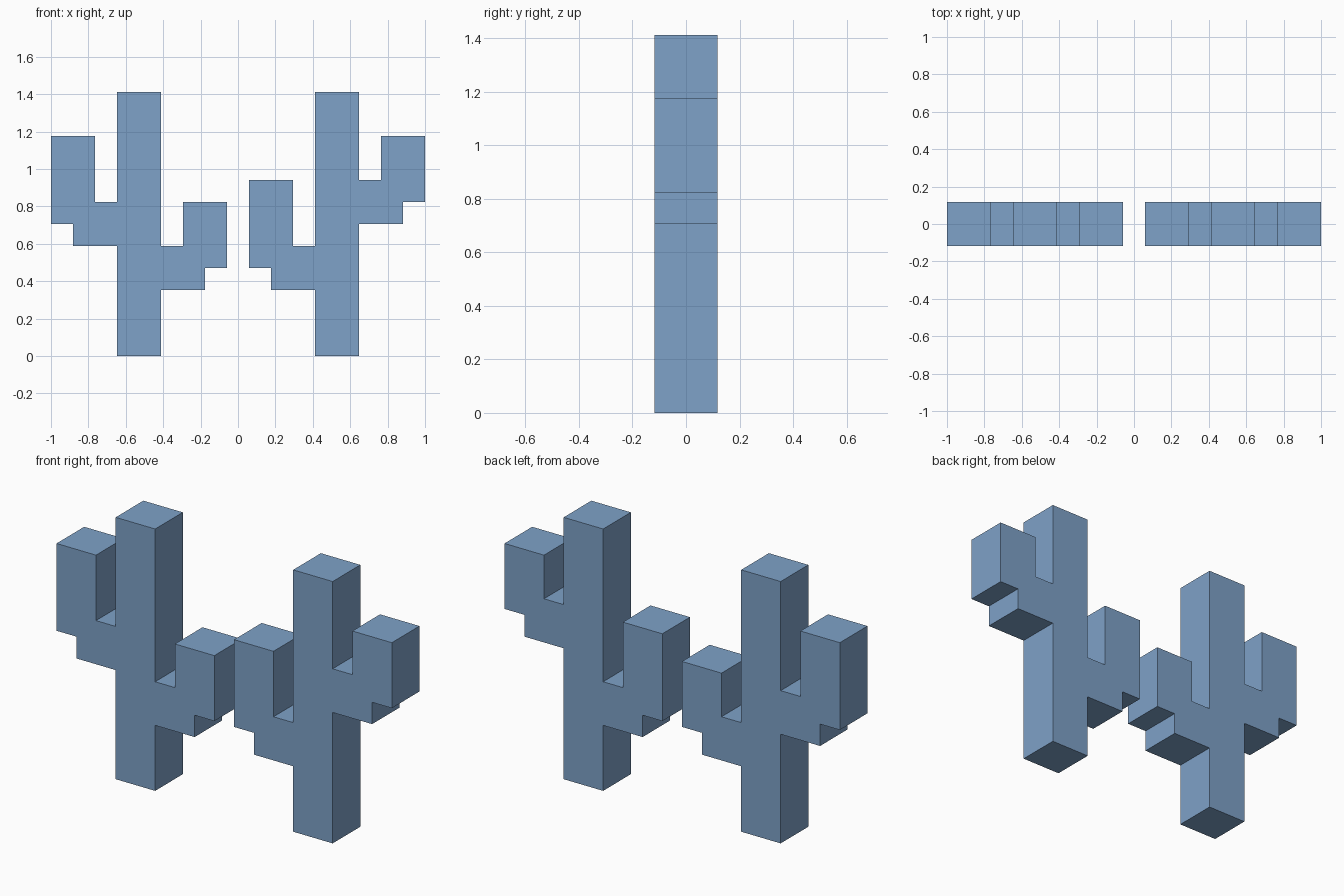
import bpy, bmesh

if "Cube" in bpy.data.objects:
    bpy.data.objects.remove(bpy.data.objects["Cube"])

U = 2 / 34          # block unit
HALF_DEPTH = 2 * U

blue = bpy.data.materials.new("soft blue")
blue.diffuse_color = (0.21, 0.36, 0.58, 1)
blue.use_nodes = True
blue.node_tree.nodes["Principled BSDF"].inputs["Base Color"].default_value = blue.diffuse_color


def arm(side, z, top):
    """Stepped arm outline from its underside up to where it rejoins the trunk."""
    return [(side * x, h) for x, h in (
        (2, z), (6, z), (6, z + 2), (8, z + 2),
        (8, top), (4, top), (4, z + 4), (2, z + 4))]


def cactus(name, cx, left, right, height=24):
    """Trunk with two arms; left and right are (underside, top) in units."""
    outline = [(-2, 0), (2, 0)] + arm(1, *right)
    outline += [(2, height), (-2, height)] + arm(-1, *left)[::-1]

    bm = bmesh.new()
    face = bm.faces.new([bm.verts.new(((cx + x) * U, -HALF_DEPTH, z * U))
                         for x, z in outline])
    ext = bmesh.ops.extrude_face_region(bm, geom=[face], use_keep_orig=True)
    verts = [g for g in ext["geom"] if isinstance(g, bmesh.types.BMVert)]
    bmesh.ops.translate(bm, verts=verts, vec=(0, 2 * HALF_DEPTH, 0))
    bmesh.ops.recalc_face_normals(bm, faces=bm.faces)

    mesh = bpy.data.meshes.new(name)
    bm.to_mesh(mesh)
    bm.free()
    mesh.materials.append(blue)
    bpy.context.collection.objects.link(bpy.data.objects.new(name, mesh))


# Two blocky cacti side by side
cactus("left_cactus", -9, left=(10, 20), right=(6, 14))
cactus("right_cactus", 9, left=(6, 16), right=(12, 20))
